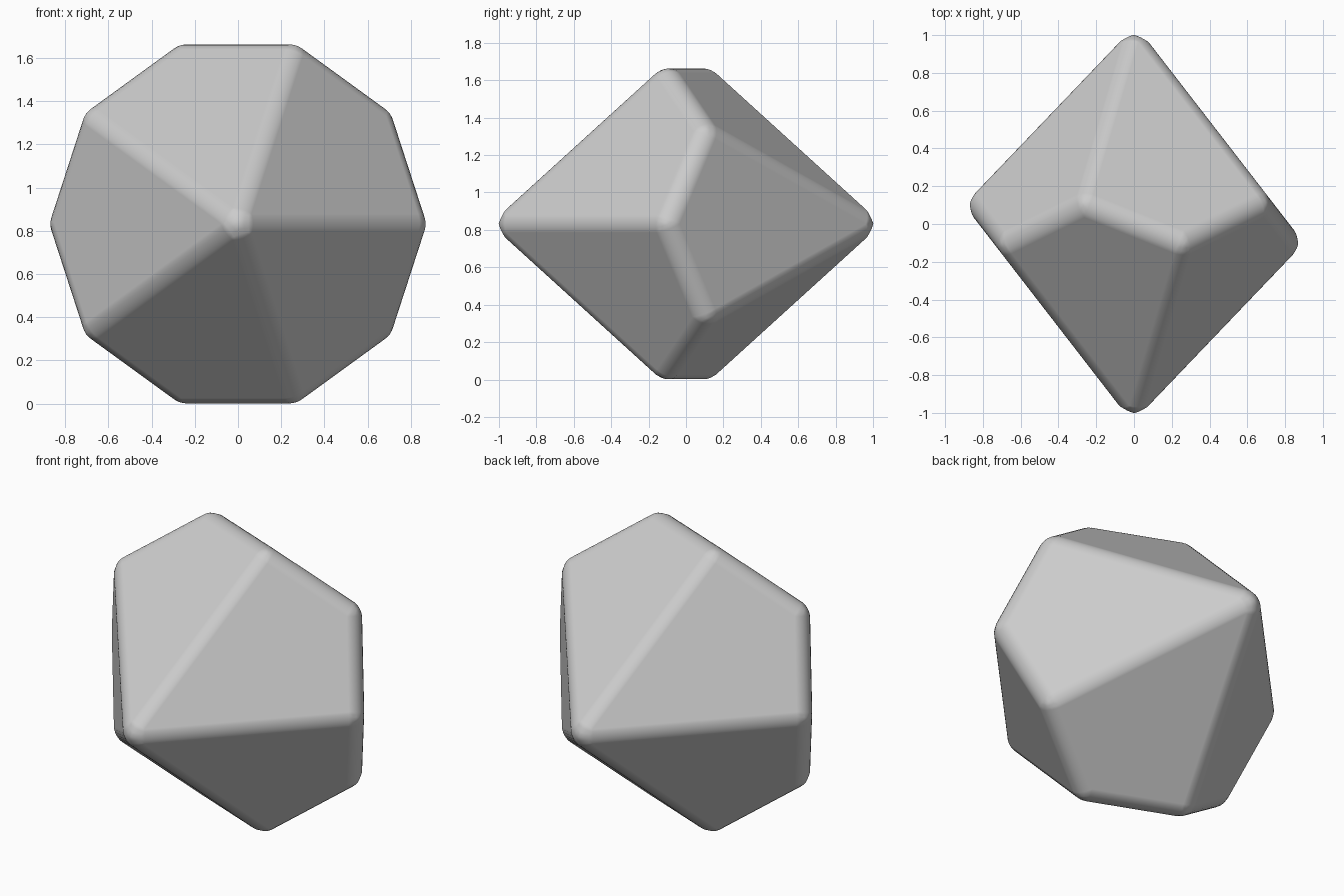
import bpy, bmesh
from math import cos, sin, pi

cube = bpy.data.objects.get("Cube")
if cube:
    bpy.data.objects.remove(cube, do_unlink=True)

SIDES = 5                  # kite faces on each half
RADIUS = 0.909             # zigzag belt radius
APEX = 1.063               # tip distance along the y axis
CENTRE = 0.832             # height of the axis
STEP = pi / SIDES
BELT = APEX * (1 - cos(STEP)) / (1 + cos(STEP))   # offset that keeps kites flat

# Material
grey = bpy.data.materials.new("plain_grey")
grey.use_nodes = True
colour = (0.6, 0.6, 0.6, 1)
grey.diffuse_color = colour
grey.node_tree.nodes["Principled BSDF"].inputs["Base Color"].default_value = colour

# Ten kite faces around the y axis
bm = bmesh.new()
tips = [bm.verts.new((0, y, 0)) for y in (-APEX, APEX)]
belt = []
for k in range(2 * SIDES):
    y = BELT if k % 2 else -BELT
    belt.append(bm.verts.new((RADIUS * cos(k * STEP), y, RADIUS * sin(k * STEP))))
for k in range(2 * SIDES):
    # a kite centred on an odd belt corner belongs to the front tip
    tip = tips[0] if k % 2 else tips[1]
    bm.faces.new((tip, belt[k - 1], belt[k], belt[(k + 1) % len(belt)]))
bmesh.ops.recalc_face_normals(bm, faces=bm.faces)

# Narrower bevel on the ridges to the tips, so all edges share one rounding radius
weight = bm.edges.layers.float.new("bevel_weight_edge")
for edge in bm.edges:
    edge[weight] = 0.59 if any(v in tips for v in edge.verts) else 1.0
for face in bm.faces:
    face.smooth = True

mesh = bpy.data.meshes.new("ten_sided_die")
bm.to_mesh(mesh)
bm.free()
mesh.materials.append(grey)
die = bpy.data.objects.new("ten_sided_die", mesh)
die.location.z = CENTRE
bpy.context.collection.objects.link(die)

# Rounded edges with flat-shaded faces
bevel = die.modifiers.new("rounded_edges", "BEVEL")
bevel.limit_method = "WEIGHT"
bevel.width = 0.088
bevel.segments = 6
bevel.harden_normals = True
